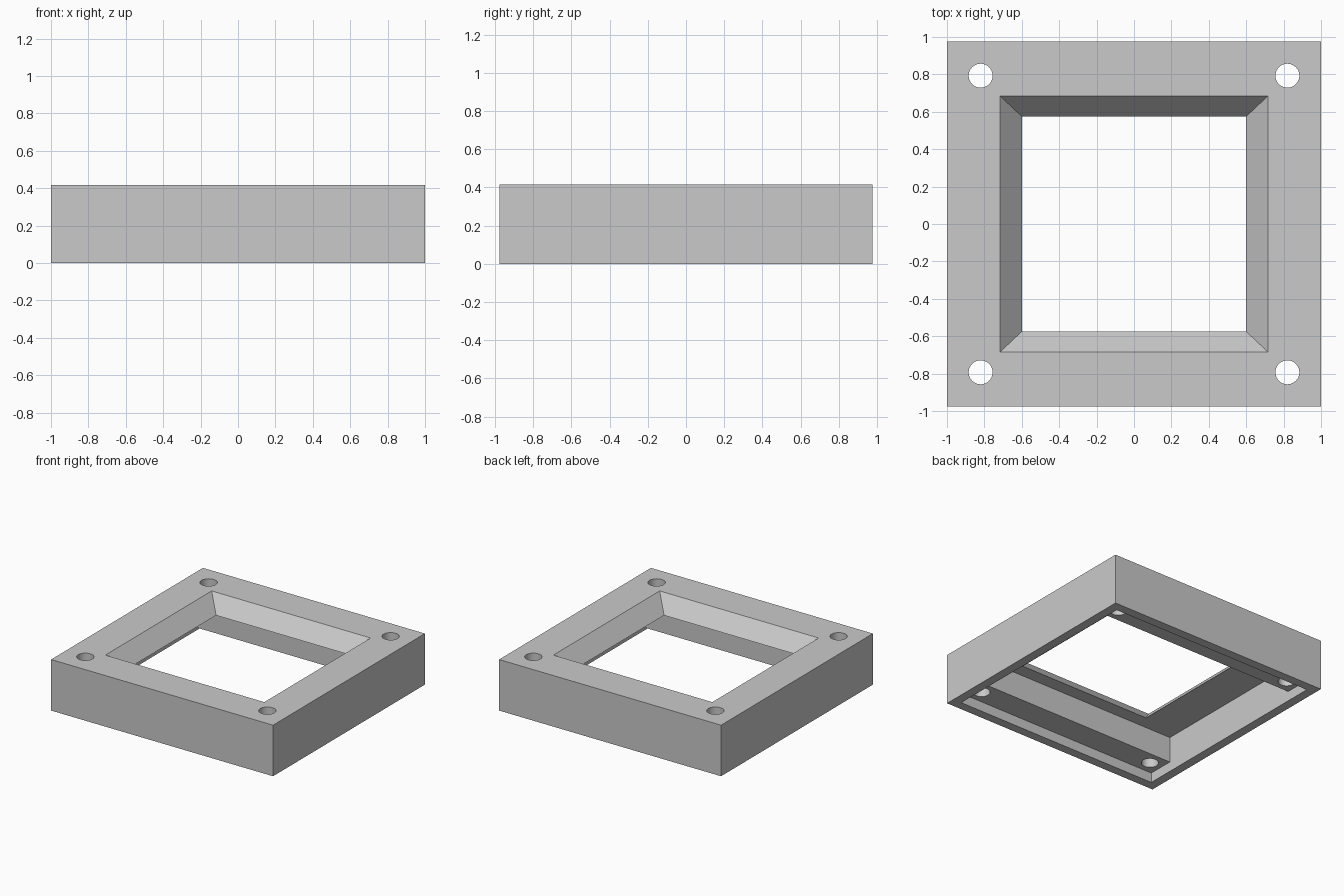
import bpy
import bmesh

cube = bpy.data.objects.get("Cube")
if cube:
    bpy.data.objects.remove(cube, do_unlink=True)

HALF_X, HALF_Y, HEIGHT = 1.0, 0.977, 0.416
RIM = 0.075           # width of the lower rim
LEDGE_Z = 0.08        # underside of the bolt ledges
CEILING_Z = 0.29      # underside of the top plate
LEDGE_Y = 0.686       # inner edge of the bolt ledges
OVER = 0.05           # cutter overshoot

grey = bpy.data.materials.new("plain grey")
grey.use_nodes = True
colour = (0.59, 0.59, 0.59, 1)
grey.diffuse_color = colour
grey.node_tree.nodes["Principled BSDF"].inputs["Base Color"].default_value = colour


def make_object(name, bm):
    bmesh.ops.recalc_face_normals(bm, faces=bm.faces)
    mesh = bpy.data.meshes.new(name)
    bm.to_mesh(mesh)
    bm.free()
    mesh.materials.append(grey)
    obj = bpy.data.objects.new(name, mesh)
    bpy.context.scene.collection.objects.link(obj)
    return obj


def tapered_box(name, low, high, z0, z1):
    """Box whose half sizes go from low at z0 to high at z1."""
    bm = bmesh.new()
    bmesh.ops.create_cube(bm, size=2)
    for v in bm.verts:
        hx, hy = high if v.co.z > 0 else low
        v.co = (v.co.x * hx, v.co.y * hy, z1 if v.co.z > 0 else z0)
    return make_object(name, bm)


def box(name, half, z0, z1):
    return tapered_box(name, half, half, z0, z1)


def cylinder(name, x, y, radius):
    bm = bmesh.new()
    bmesh.ops.create_cone(bm, cap_ends=True, segments=48, radius1=radius,
                          radius2=radius, depth=1)
    bmesh.ops.translate(bm, verts=bm.verts, vec=(x, y, HEIGHT / 2))
    return make_object(name, bm)


def cut(target, cutter):
    """Subtract the cutter, then discard it."""
    mod = target.modifiers.new("cut", "BOOLEAN")
    mod.operation = "DIFFERENCE"
    mod.solver = "EXACT"
    mod.object = cutter
    bpy.context.view_layer.update()
    graph = bpy.context.evaluated_depsgraph_get()
    result = bpy.data.meshes.new_from_object(target.evaluated_get(graph))
    target.modifiers.clear()
    target.data = result
    bpy.data.objects.remove(cutter, do_unlink=True)


# Outer block
frame = box("mounting_frame", (HALF_X, HALF_Y), 0, HEIGHT)

# Shallow recess inside the rim, then the deep channel between the
# front and back ledges
inner_x = HALF_X - RIM
cut(frame, box("recess", (inner_x, HALF_Y - RIM), -OVER, LEDGE_Z))
cut(frame, box("channel", (inner_x, LEDGE_Y), -OVER * 2, CEILING_Z))

# Window with sloping sides, extended past both plate surfaces
low, high = (0.6, 0.575), (0.716, 0.684)
slope = [(h - l) / (HEIGHT - CEILING_Z) * OVER for l, h in zip(low, high)]
cut(frame, tapered_box("window",
                       [l - s for l, s in zip(low, slope)],
                       [h + s for h, s in zip(high, slope)],
                       CEILING_Z - OVER, HEIGHT + OVER))

# Bolt holes in the four corners
for sx in (-1, 1):
    for sy in (-1, 1):
        cut(frame, cylinder("bolt_hole", sx * 0.82, sy * 0.793, 0.064))

# Smooth hole walls, crisp edges elsewhere
bpy.ops.object.select_all(action="DESELECT")
frame.select_set(True)
bpy.context.view_layer.objects.active = frame
bpy.ops.object.shade_smooth_by_angle(angle=0.52)
